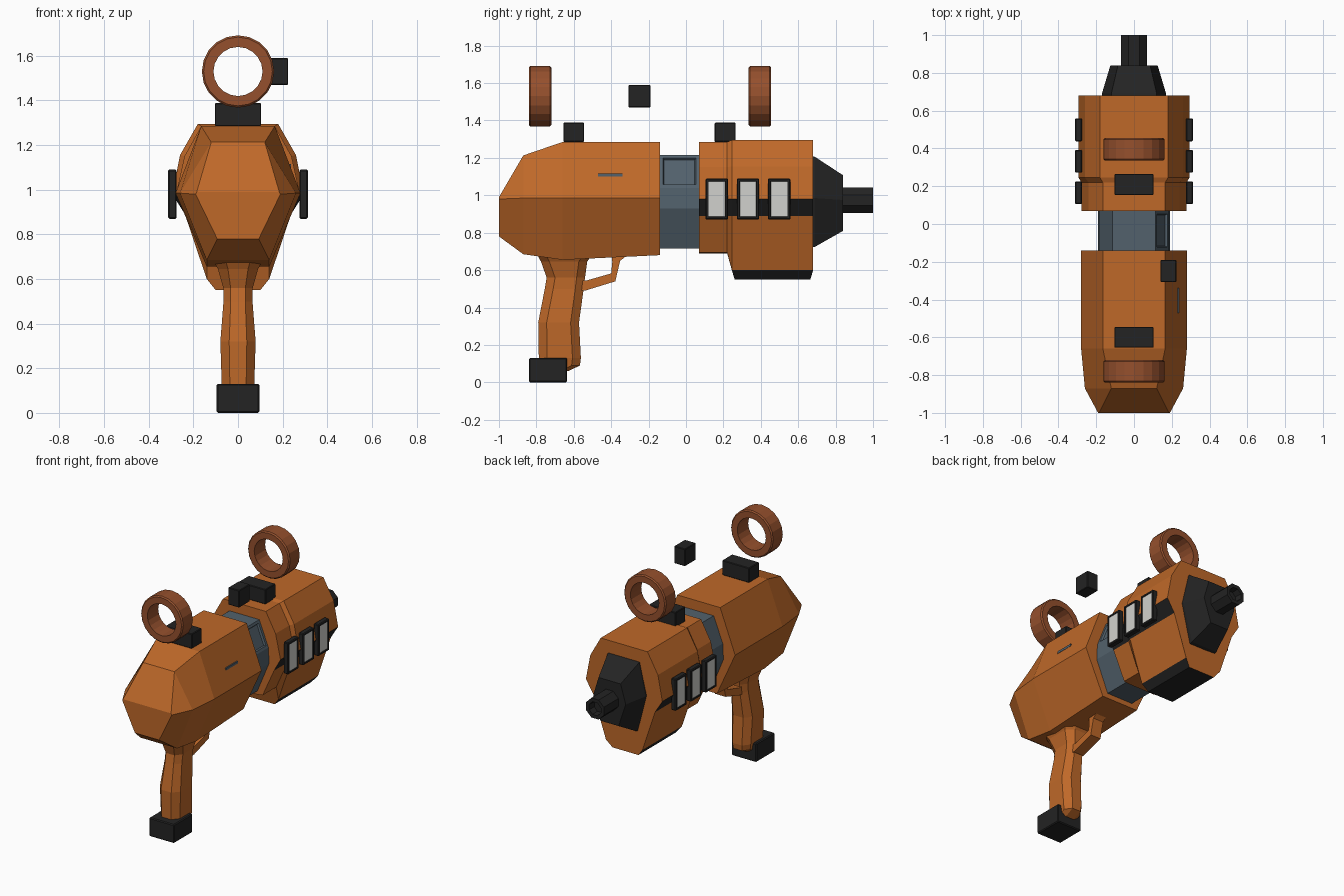
import bpy, bmesh, math

if "Cube" in bpy.data.objects:
    bpy.data.objects.remove(bpy.data.objects["Cube"])


def material(name, rgb):
    m = bpy.data.materials.new(name)
    m.diffuse_color = (*rgb, 1)
    m.use_nodes = True
    m.node_tree.nodes["Principled BSDF"].inputs["Base Color"].default_value = m.diffuse_color
    return m


ORANGE = material("orange shell", (0.52, 0.14, 0.022))
BROWN = material("copper brown", (0.30, 0.08, 0.026))
BLACK = material("black trim", (0.017, 0.017, 0.017))
SLATE = material("slate metal", (0.085, 0.12, 0.15))
WHITE = material("pale window", (0.64, 0.64, 0.61))


def finish(name, bm, *mats):
    bmesh.ops.recalc_face_normals(bm, faces=bm.faces)
    me = bpy.data.meshes.new(name)
    bm.to_mesh(me)
    bm.free()
    for m in mats:
        me.materials.append(m)
    ob = bpy.data.objects.new(name, me)
    bpy.context.collection.objects.link(ob)
    return ob


def loft(rings, closed=False):
    """Skin a list of equal-length point rings."""
    bm = bmesh.new()
    vs = [[bm.verts.new(p) for p in r] for r in rings]
    n = len(vs[0])
    pairs = list(zip(vs, vs[1:])) + ([(vs[-1], vs[0])] if closed else [])
    for a, b in pairs:
        for i in range(n):
            j = (i + 1) % n
            bm.faces.new((a[i], a[j], b[j], b[i]))
    if not closed:
        bm.faces.new(vs[0])
        bm.faces.new(vs[-1])
    bmesh.ops.recalc_face_normals(bm, faces=bm.faces)
    return bm


def section(y, half):
    """Mirror a half outline (x, z[, y offset]) listed from top to bottom."""
    right = [(p[0], y + (p[2] if len(p) > 2 else 0), p[1]) for p in half]
    return right + [(-x, yy, z) for x, yy, z in reversed(right)]


def circle(r, y, z, n, turn=0.0):
    return [(r * math.cos(2 * math.pi * (i + turn) / n), y,
             z + r * math.sin(2 * math.pi * (i + turn) / n)) for i in range(n)]


def box_mesh(x, y, z, bevel=0.0):
    bm = bmesh.new()
    bmesh.ops.create_cube(bm, size=1)
    for v in bm.verts:
        for k, (lo, hi) in enumerate((x, y, z)):
            v.co[k] = hi if v.co[k] > 0 else lo
    if bevel:
        bmesh.ops.bevel(bm, geom=bm.edges[:], offset=bevel, segments=1, affect='EDGES')
    return bm


# Rear shell
finish("rear_shell", loft([
    section(-1.0, [(0.185, 0.99), (0.19, 0.98), (0.093, 0.78)]),
    section(-0.87, [(0.12, 1.213), (0.26, 0.985), (0.14, 0.685)]),
    section(-0.66, [(0.165, 1.285), (0.28, 0.985), (0.14, 0.655)]),
    section(-0.14, [(0.165, 1.285), (0.28, 0.985), (0.14, 0.68)]),
]), ORANGE)
finish("side_vent", box_mesh((0.20, 0.238), (-0.47, -0.34), (1.10, 1.116)), SLATE)

# Middle collar with a recessed panel on the right
collar_half = [(0.115, 1.215), (0.185, 1.04), (0.19, 0.93), (0.10, 0.715)]
bm = loft([section(-0.16, collar_half), section(-0.14, collar_half),
           section(0.07, collar_half), section(0.09, collar_half)])
panel = [f for f in bm.faces if f.calc_center_median().x > 0.1
         and f.calc_center_median().z > 1.1 and abs(f.calc_center_median().y + 0.035) < 0.02]
bmesh.ops.inset_individual(bm, faces=panel, thickness=0.025)
bmesh.ops.inset_individual(bm, faces=panel, thickness=0.008, depth=-0.012)
finish("middle_collar", bm, SLATE)

# Front shell: stripe below the widest line, black keel underneath
neck = [(0.165, 1.285), (0.24, 1.15), (0.278, 0.98), (0.228, 0.89), (0.14, 0.695), (0.10, 0.69)]
barrel = [(0.18, 1.295), (0.26, 1.155), (0.294, 0.98), (0.238, 0.89)]
bm = loft([
    section(0.07, neck),
    section(0.22, neck),
    section(0.245, barrel + [(0.14, 0.60), (0.10, 0.55, 0.015)]),
    section(0.68, barrel + [(0.14, 0.60), (0.10, 0.55, -0.015)]),
])
for f in bm.faces:
    c = f.calc_center_median()
    stripe = 0.92 < c.z < 0.95 and abs(c.x) > 0.2
    if stripe or c.z < 0.6:
        f.material_index = 1
finish("front_shell", bm, ORANGE, BLACK)

# Nose cone and muzzle
finish("nose_cone", loft([
    section(0.67, [(0.12, 1.21), (0.17, 0.985), (0.10, 0.72)]),
    section(0.69, [(0.12, 1.205), (0.17, 0.985), (0.10, 0.725)]),
    section(0.84, [(0.085, 1.107), (0.125, 0.975), (0.07, 0.81)]),
]), BLACK)
R = 0.068 / math.cos(math.pi / 8)
finish("muzzle", loft([circle(R, 0.82, 0.973, 8, 0.5), circle(R, 1.0, 0.973, 8, 0.5),
                       circle(0.048, 1.0, 0.973, 8, 0.5), circle(0.044, 0.95, 0.973, 8, 0.5)]), BLACK)

# Side windows in black frames
for side, label in ((1, "right"), (-1, "left")):
    for i in range(3):
        y = 0.165 + 0.1665 * i
        xs = sorted((side * 0.275, side * 0.313))
        bm = box_mesh(xs, (y - 0.06, y + 0.06), (0.87, 1.09), 0.005)
        outer = [max(bm.faces, key=lambda f: side * f.calc_center_median().x)]
        bmesh.ops.inset_individual(bm, faces=outer, thickness=0.014)
        bmesh.ops.inset_individual(bm, faces=outer, thickness=0.002, depth=-0.004)
        outer[0].material_index = 1
        finish(f"window_{label}_{i + 1}", bm, BLACK, WHITE)

# Grip: height, back y, front y, half width
grip = [(0.69, -0.80, -0.50, 0.115), (0.645, -0.775, -0.528, 0.09), (0.56, -0.745, -0.54, 0.066),
        (0.50, -0.755, -0.547, 0.065), (0.32, -0.79, -0.572, 0.079), (0.13, -0.787, -0.562, 0.073),
        (0.09, -0.77, -0.567, 0.065), (0.06, -0.75, -0.63, 0.06)]
rings = []
for z, b, f, w in grip:
    c = 0.045
    half = [(w * 0.5, f), (w, f - c), (w, b + c), (w * 0.5, b)]
    rings.append([(x, y, z) for x, y in half] + [(-x, y, z) for x, y in reversed(half)])
finish("grip", loft(rings), ORANGE)
finish("grip_base", box_mesh((-0.096, 0.096), (-0.84, -0.635), (0, 0.13), 0.006), BLACK)

# Trigger guard
guard = [(-0.57, 0.49), (-0.54, 0.49), (-0.378, 0.54), (-0.352, 0.65), (-0.30, 0.69),
         (-0.40, 0.69), (-0.394, 0.645), (-0.40, 0.582), (-0.53, 0.545), (-0.57, 0.545)]
finish("trigger_guard", loft([[(x, y, z) for y, z in guard] for x in (-0.04, 0.04)]), ORANGE)

# Sight rings
for name, y0 in (("rear_sight_ring", -0.84), ("front_sight_ring", 0.335)):
    y1 = y0 + 0.12
    prof = [(0.154, y0), (0.162, y0 + 0.008), (0.162, y1 - 0.008), (0.154, y1), (0.11, y1), (0.11, y0)]
    finish(name, loft([circle(r, y, 1.53, 20) for r, y in prof], closed=True), BROWN)

# Sight mounting blocks
for name, x, y, z in (
        ("rear_mount", (-0.104, 0.104), (-0.655, -0.545), (1.285, 1.388)),
        ("front_mount", (-0.104, 0.104), (0.153, 0.265), (1.285, 1.388)),
        ("sight_knob", (0.14, 0.225), (-0.308, -0.19), (1.47, 1.59))):
    finish(name, box_mesh(x, y, z, 0.004), BLACK)
